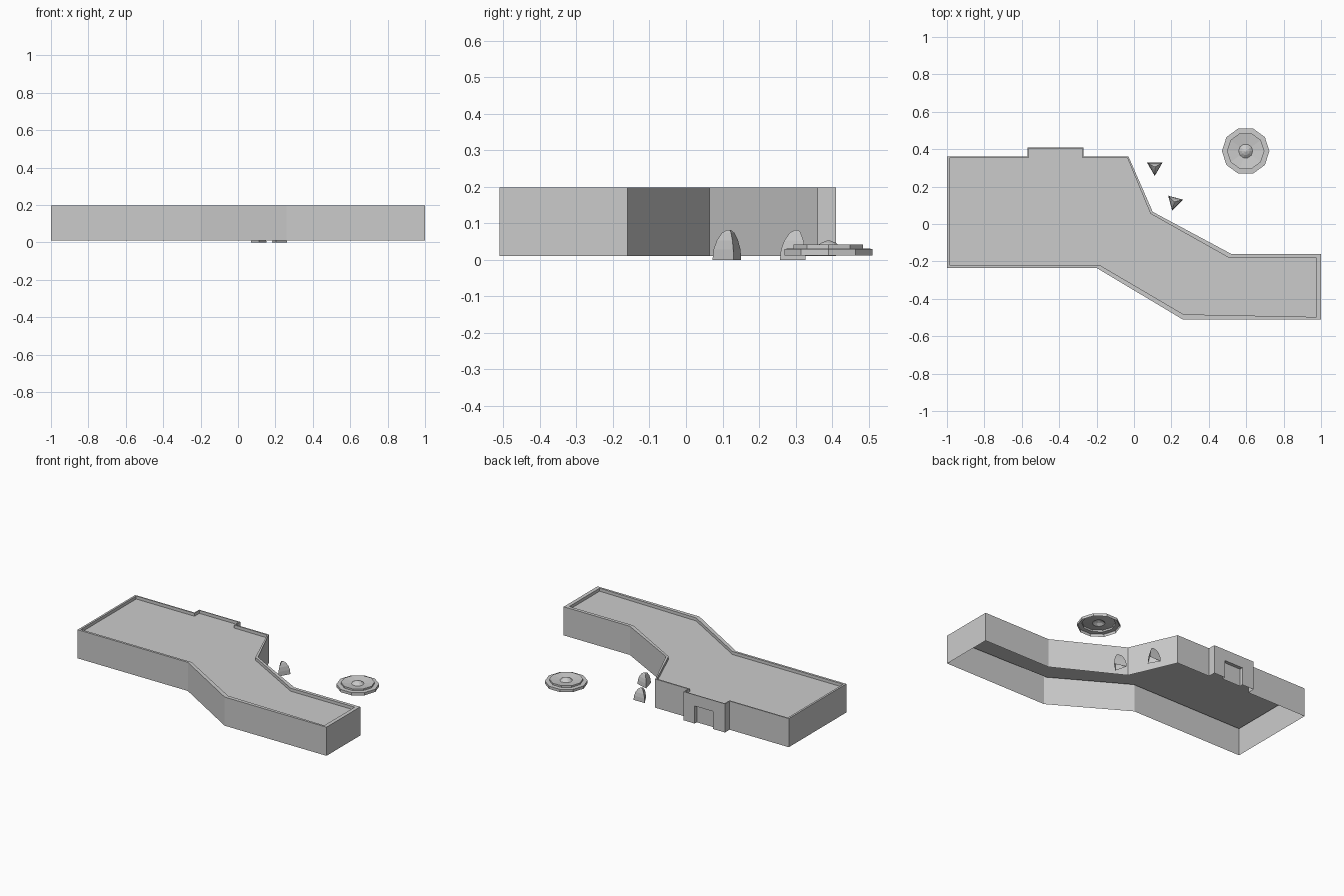
import bpy, bmesh
from math import sin, cos, pi, radians

if "Cube" in bpy.data.objects:
    bpy.data.objects.remove(bpy.data.objects["Cube"])


def make_object(name, build):
    bm = bmesh.new()
    build(bm)
    bmesh.ops.remove_doubles(bm, verts=bm.verts, dist=0.0002)
    mesh = bpy.data.meshes.new(name)
    bm.to_mesh(mesh)
    bm.free()
    ob = bpy.data.objects.new(name, mesh)
    bpy.context.collection.objects.link(ob)
    return ob


def face(bm, points):
    return bm.faces.new([bm.verts.new(p) for p in points])


def bridge(bm, a, b, skip=()):
    # Quads between two closed point loops
    n = len(a)
    for i in range(n):
        if i not in skip:
            j = (i + 1) % n
            face(bm, [a[i], a[j], b[j], b[i]])


def at(points, z):
    return [(x, y, z) for x, y in points]


# Counter-clockwise plan outlines: outer wall and inside of the parapet
OUTER = [(-1, -0.235), (-0.2, -0.235), (0.26, -0.51), (1, -0.51), (1, -0.16),
         (0.52, -0.16), (0.1, 0.065), (-0.03, 0.362), (-0.27, 0.362),
         (-0.27, 0.41), (-0.57, 0.41), (-0.57, 0.362), (-1, 0.362)]
INNER = [(-0.987, -0.22), (-0.183, -0.22), (0.265, -0.483), (0.975, -0.497), (0.975, -0.182),
         (0.51, -0.182), (0.088, 0.055), (-0.035, 0.352), (-0.276, 0.354),
         (-0.276, 0.404), (-0.564, 0.404), (-0.564, 0.354), (-0.987, 0.354)]
BASE, TOP, ROOF = 0.01, 0.198, 0.178
PORCH_FRONT = 9


def walls(bm):
    bridge(bm, at(OUTER, BASE), at(OUTER, TOP), skip=(PORCH_FRONT,))
    # Porch front with a doorway notch
    y, l, r, h = 0.41, -0.35, -0.485, 0.125
    door = [(l, BASE), (l, h), (r, h), (r, BASE)]
    outline = [(-0.27, BASE)] + door + [(-0.57, BASE), (-0.57, TOP), (-0.27, TOP)]
    face(bm, [(x, y, z) for x, z in outline])
    # Recessed door and its reveals
    back = y - 0.022
    for (xa, za), (xb, zb) in zip(door, door[1:]):
        face(bm, [(xa, y, za), (xa, back, za), (xb, back, zb), (xb, y, zb)])
    face(bm, [(x, back, z) for x, z in door])


def roof(bm):
    bridge(bm, at(OUTER, TOP), at(INNER, TOP))
    bridge(bm, at(INNER, TOP), at(INNER, ROOF))
    face(bm, at(INNER, ROOF))


make_object("building_walls", walls)
make_object("building_roof", roof)


def ring(cx, cy, r, z, sides, turn=0.0):
    return [(cx + r * cos(turn + 2 * pi * i / sides),
             cy + r * sin(turn + 2 * pi * i / sides), z) for i in range(sides)]


def loft(name, cx, cy, profile, sides, turn=0.0, cap=False):
    def build(bm):
        rings = [ring(cx, cy, r, z, sides, turn) for r, z in profile]
        for a, b in zip(rings, rings[1:]):
            bridge(bm, a, b)
        if cap:
            face(bm, rings[-1])
    return make_object(name, build)


# Three-sided bullet-shaped shrubs, open below
SHRUB = [(0.047, 0), (0.044, 0.028), (0.035, 0.053), (0.02, 0.074), (0.006, 0.082)]
loft("shrub_a", 0.111, 0.304, SHRUB, 3, radians(-90), cap=True)
loft("shrub_b", 0.216, 0.118, SHRUB, 3, radians(-105), cap=True)

# Ten-sided stepped basin with a low hub, open below
loft("fountain_basin", 0.597, 0.39,
     [(0.127, 0.012), (0.127, 0.03), (0.1, 0.031), (0.1, 0.042), (0.038, 0.034)], 10)
loft("fountain_hub", 0.597, 0.39,
     [(0.038, 0.034), (0.022, 0.046), (0.004, 0.053)], 10, cap=True)

# Consistent outward normals on the closed-looking parts
for ob in bpy.data.objects:
    bm = bmesh.new()
    bm.from_mesh(ob.data)
    bmesh.ops.recalc_face_normals(bm, faces=bm.faces)
    bm.to_mesh(ob.data)
    bm.free()
